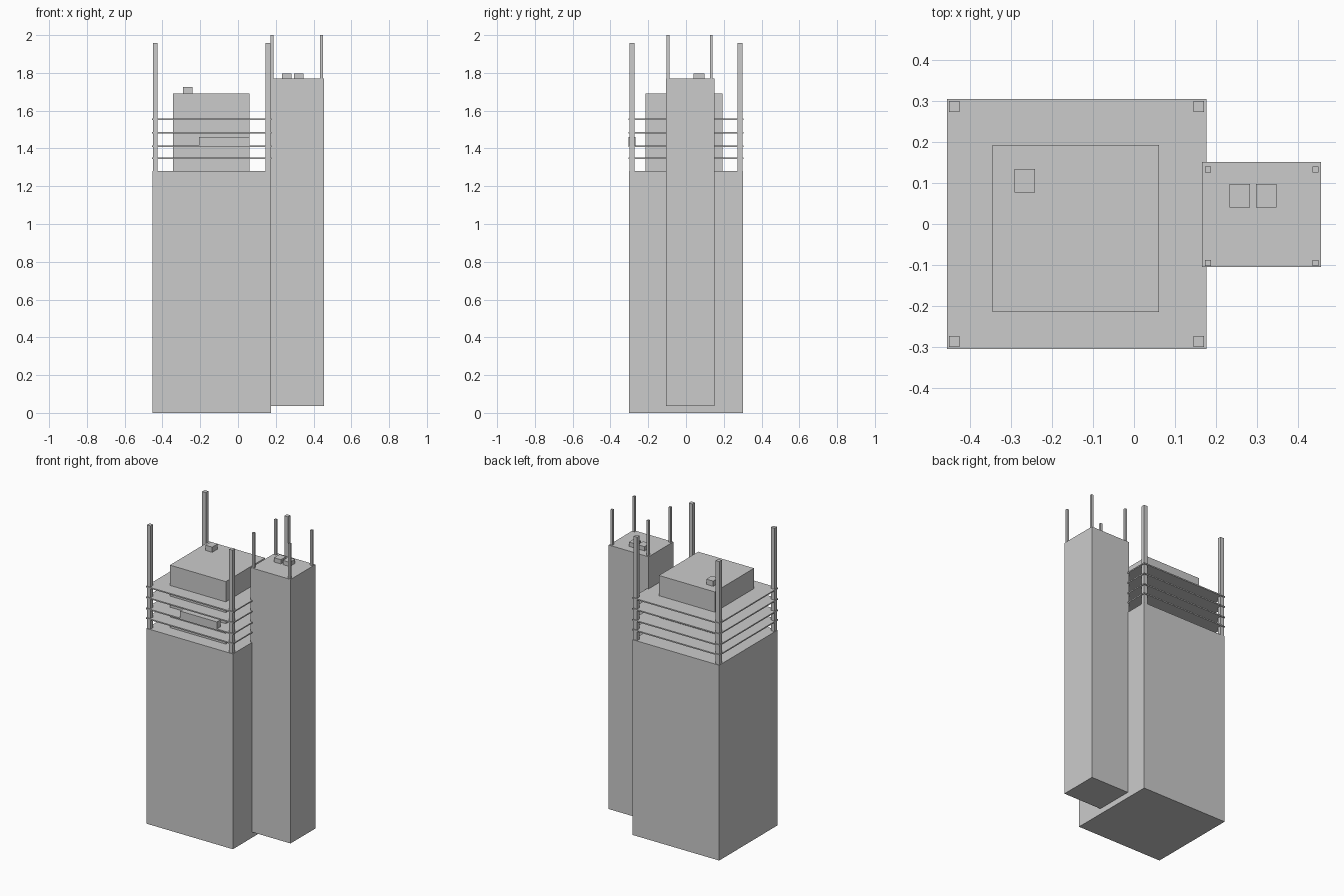
import bpy
import bmesh
from mathutils import Vector

if "Cube" in bpy.data.objects:
    bpy.data.objects.remove(bpy.data.objects["Cube"])


def box(name, x, y, z):
    """Box from (min, max) ranges on each axis."""
    bm = bmesh.new()
    bmesh.ops.create_cube(bm, size=1)
    size = Vector((x[1] - x[0], y[1] - y[0], z[1] - z[0]))
    mid = Vector((x[0] + x[1], y[0] + y[1], z[0] + z[1])) / 2
    for v in bm.verts:
        v.co *= size
    mesh = bpy.data.meshes.new(name)
    bm.to_mesh(mesh)
    bm.free()
    obj = bpy.data.objects.new(name, mesh)
    obj.location = mid
    bpy.context.collection.objects.link(obj)
    return obj


def corner_posts(name, xs, ys, w, z):
    """Square posts centred on every combination of xs and ys."""
    for i, cx in enumerate(xs):
        for j, cy in enumerate(ys):
            box(f"{name}_{i}{j}", (cx - w / 2, cx + w / 2), (cy - w / 2, cy + w / 2), z)


# Main block and the recessed core above it
box("main_block", (-0.453, 0.175), (-0.303, 0.303), (0, 1.281))
box("upper_core", (-0.344, 0.061), (-0.214, 0.193), (1.281, 1.691))
box("core_roof_unit", (-0.291, -0.241), (0.077, 0.134), (1.691, 1.725))

# Open floor slabs around the core
for i, z in enumerate((1.347, 1.411, 1.484, 1.554)):
    box(f"floor_slab_{i}", (-0.455, 0.177), (-0.305, 0.305), (z - 0.004, z + 0.004))

# Planter-like ledge box on the second slab
box("ledge_box", (-0.206, 0.06), (-0.305, -0.267), (1.413, 1.461))

# Corner columns of the main block
corner_posts("corner_column", (-0.438, 0.158), (-0.286, 0.286), 0.026, (1.281, 1.959))

# Side tower with thin posts and roof units
box("side_tower", (0.166, 0.455), (-0.105, 0.151), (0.037, 1.769))
corner_posts("tower_post", (0.180, 0.442), (-0.095, 0.133), 0.014, (1.769, 2.0))
for i, x in enumerate((0.258, 0.322)):
    box(f"tower_roof_unit_{i}", (x - 0.025, x + 0.025), (0.04, 0.097), (1.769, 1.797))
